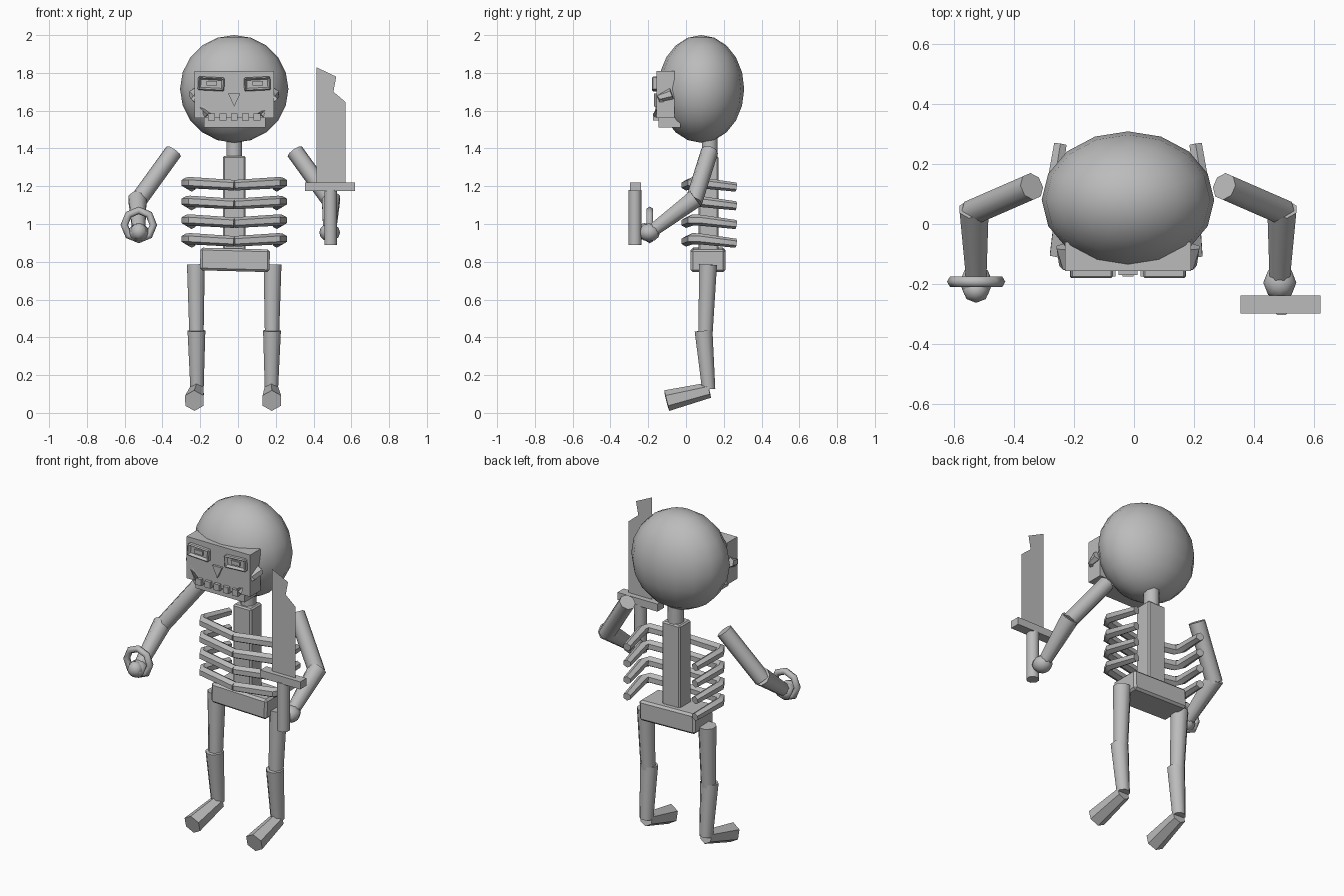
import bpy, bmesh, math
from mathutils import Vector, Matrix

if "Cube" in bpy.data.objects:
    bpy.data.objects.remove(bpy.data.objects["Cube"])

CX = -0.02  # body symmetry line
bone = bpy.data.materials.new("bone_grey")
bone.diffuse_color = (0.5, 0.5, 0.5, 1)
bone.use_nodes = True
bone.node_tree.nodes["Principled BSDF"].inputs["Base Color"].default_value = bone.diffuse_color


def finish(name, bm, smooth=None):
    bmesh.ops.recalc_face_normals(bm, faces=bm.faces)
    me = bpy.data.meshes.new(name)
    bm.to_mesh(me)
    bm.free()
    me.materials.append(bone)
    ob = bpy.data.objects.new(name, me)
    bpy.context.collection.objects.link(ob)
    if smooth:
        bpy.ops.object.select_all(action='DESELECT')
        ob.select_set(True)
        bpy.context.view_layer.objects.active = ob
        bpy.ops.object.shade_smooth_by_angle(angle=math.radians(smooth))
    return ob


def box(name, x0, x1, y0, y1, z0, z1, tilt=0, bevel=0):
    bm = bmesh.new()
    bmesh.ops.create_cube(bm, size=1)
    c = Vector(((x0 + x1) / 2, (y0 + y1) / 2, (z0 + z1) / 2))
    bm.transform(Matrix.Translation(c) @ Matrix.Rotation(math.radians(tilt), 4, 'Y')
                 @ Matrix.Diagonal((x1 - x0, y1 - y0, z1 - z0, 1)))
    if bevel:
        bmesh.ops.bevel(bm, geom=bm.edges[:], offset=bevel, segments=1, affect='EDGES')
    return finish(name, bm)


def tube(name, pts, radii, sides=8):
    """Capped tube through the points; rings follow the mean direction."""
    bm = bmesh.new()
    pts = [Vector(p) for p in pts]
    rings = []
    for i, p in enumerate(pts):
        d = (pts[min(i + 1, len(pts) - 1)] - pts[max(i - 1, 0)]).normalized()
        up = Vector((0, 0, 1)) if abs(d.z) < 0.8 else Vector((0, 1, 0))
        u = d.cross(up).normalized()
        v = u.cross(d)
        ring = []
        for k in range(sides):
            a = 2 * math.pi * (k + 0.5) / sides
            ring.append(bm.verts.new(p + radii[i] * (u * math.cos(a) + v * math.sin(a))))
        rings.append(ring)
    for a, b in zip(rings, rings[1:]):
        for k in range(sides):
            j = (k + 1) % sides
            bm.faces.new((a[k], a[j], b[j], b[k]))
    bm.faces.new(rings[0])
    bm.faces.new(rings[-1])
    return finish(name, bm, 50)


def ball(name, c, r, seg=16, rings=10):
    bm = bmesh.new()
    bmesh.ops.create_uvsphere(bm, u_segments=seg, v_segments=rings, radius=1)
    bm.transform(Matrix.Translation(c) @ Matrix.Diagonal((*r, 1)))
    return finish(name, bm, 60)


def prism(name, outline, y0, y1=None):
    """Outline in x, z; flat sheet when y1 is missing."""
    bm = bmesh.new()
    f = bm.faces.new([bm.verts.new((x, y0, z)) for x, z in outline])
    if y1 is not None:
        ext = bmesh.ops.extrude_face_region(bm, geom=[f], use_keep_orig=True)
        for v in ext["geom"]:
            if isinstance(v, bmesh.types.BMVert):
                v.co.y = y1
    return finish(name, bm)


# Skull and face
ball("skull", (CX, 0.08, 1.715), (0.287, 0.228, 0.285))
box("face_plate", -0.23, 0.19, -0.157, -0.06, 1.56, 1.81)
box("jaw", -0.18, 0.145, -0.145, -0.03, 1.51, 1.57)
for i in range(5):
    x = CX + (i - 2) * 0.06
    box("tooth", x - 0.018, x + 0.018, -0.175, -0.14, 1.548, 1.586)
prism("nose", [(-0.052, 1.69), (0.012, 1.69), (CX, 1.622)], -0.17, -0.15)

for s, side in ((-1, "right"), (1, "left")):
    def m(x, y, z):
        return (CX + s * x, y, z)

    # Eye sockets with a recessed centre
    bm = bmesh.new()
    bmesh.ops.create_cube(bm, size=1)
    bm.transform(Matrix.Translation(m(0.122, -0.163, 1.742)) @ Matrix.Rotation(math.radians(s * -3), 4, 'Y')
                 @ Matrix.Diagonal((0.14, 0.034, 0.072, 1)))
    bmesh.ops.bevel(bm, geom=bm.edges[:], offset=0.006, segments=1, affect='EDGES')
    front = min(bm.faces, key=lambda f: f.calc_center_median().y)
    bmesh.ops.inset_region(bm, faces=[front], thickness=0.013, depth=0)
    bmesh.ops.translate(bm, verts=front.verts[:], vec=(0, 0.015, 0))
    finish(side + "_eye_socket", bm)
    x = CX + s * 0.122
    box(side + "_pupil", x - 0.025, x + 0.03, -0.175, -0.155, 1.732, 1.756)

    # Cheekbones
    tube(side + "_cheekbone", [m(0.212, -0.075, 1.69), m(0.205, -0.13, 1.67), m(0.14, -0.155, 1.575)],
         [0.03, 0.027, 0.02], 6)

    # Ribs run from the chest centre, round the side, to an open back
    for i in range(4):
        z = 1.215 - i * 0.099
        tube(side + "_rib", [m(0, 0.0, z - 0.01), m(0.235, 0.035, z + 0.004), m(0.255, 0.075, z + 0.003),
                             m(0.225, 0.265, z - 0.02)], [0.028, 0.03, 0.029, 0.024], 6)

    # Arms
    tube(side + "_upper_arm", [m(0.32, 0.125, 1.385), m(0.515, 0.04, 1.115)], [0.046, 0.046])
    tube(side + "_forearm", [m(0.512, 0.05, 1.135), m(0.505, -0.17, 0.97)], [0.052, 0.037])
    ball(side + "_hand", m(0.505, -0.195, 0.955), (0.055, 0.058, 0.048), 8, 6)

    # Legs
    tube(side + "_thigh", [m(0.203, 0.117, 0.785), m(0.2, 0.103, 0.42)], [0.051, 0.041])
    tube(side + "_shin", [m(0.2, 0.093, 0.435), m(0.197, 0.12, 0.125)], [0.051, 0.038])
    tube(side + "_foot", [(CX + s * 0.197, 0.122, 0.12), (CX + s * 0.205 - 0.006, -0.102, 0.065)],
         [0.041, 0.056], 6)

# Neck, spine and pelvis
tube("neck", [(CX, 0.125, 1.34), (CX, 0.125, 1.5)], [0.045, 0.045])
box("spine", -0.08, 0.04, 0.065, 0.172, 0.85, 1.36, bevel=0.008)
box("pelvis", -0.2, 0.168, 0.025, 0.208, 0.75, 0.87, tilt=1.5, bevel=0.012)

# Ring round the right hand
ring = [(-0.525 + 0.077 * math.cos(a), -0.192, 0.995 + 0.077 * math.sin(a))
        for a in [2 * math.pi * k / 8 for k in range(8)]]
bm = bmesh.new()
loops = []
for k in range(8):
    a = 2 * math.pi * k / 8
    loops.append([bm.verts.new((-0.525 + (0.077 + 0.02 * math.cos(b)) * math.cos(a), -0.192 + 0.02 * math.sin(b),
                                0.995 + (0.077 + 0.02 * math.cos(b)) * math.sin(a)))
                  for b in [math.pi * j / 3 for j in range(6)]])
for k in range(8):
    p, q = loops[k], loops[(k + 1) % 8]
    for j in range(6):
        bm.faces.new((p[j], p[(j + 1) % 6], q[(j + 1) % 6], q[j]))
finish("hand_ring", bm, 65)
ball("right_fist", (-0.525, -0.22, 0.96), (0.045, 0.042, 0.045), 8, 6)

# Sword
tube("sword_grip", [(0.49, -0.27, 0.89), (0.49, -0.27, 1.18)], [0.036, 0.036])
box("sword_guard", 0.355, 0.62, -0.297, -0.238, 1.175, 1.22)
prism("sword_blade", [(0.415, 1.22), (0.57, 1.22), (0.57, 1.645), (0.505, 1.70), (0.52, 1.78), (0.415, 1.83)], -0.27)
